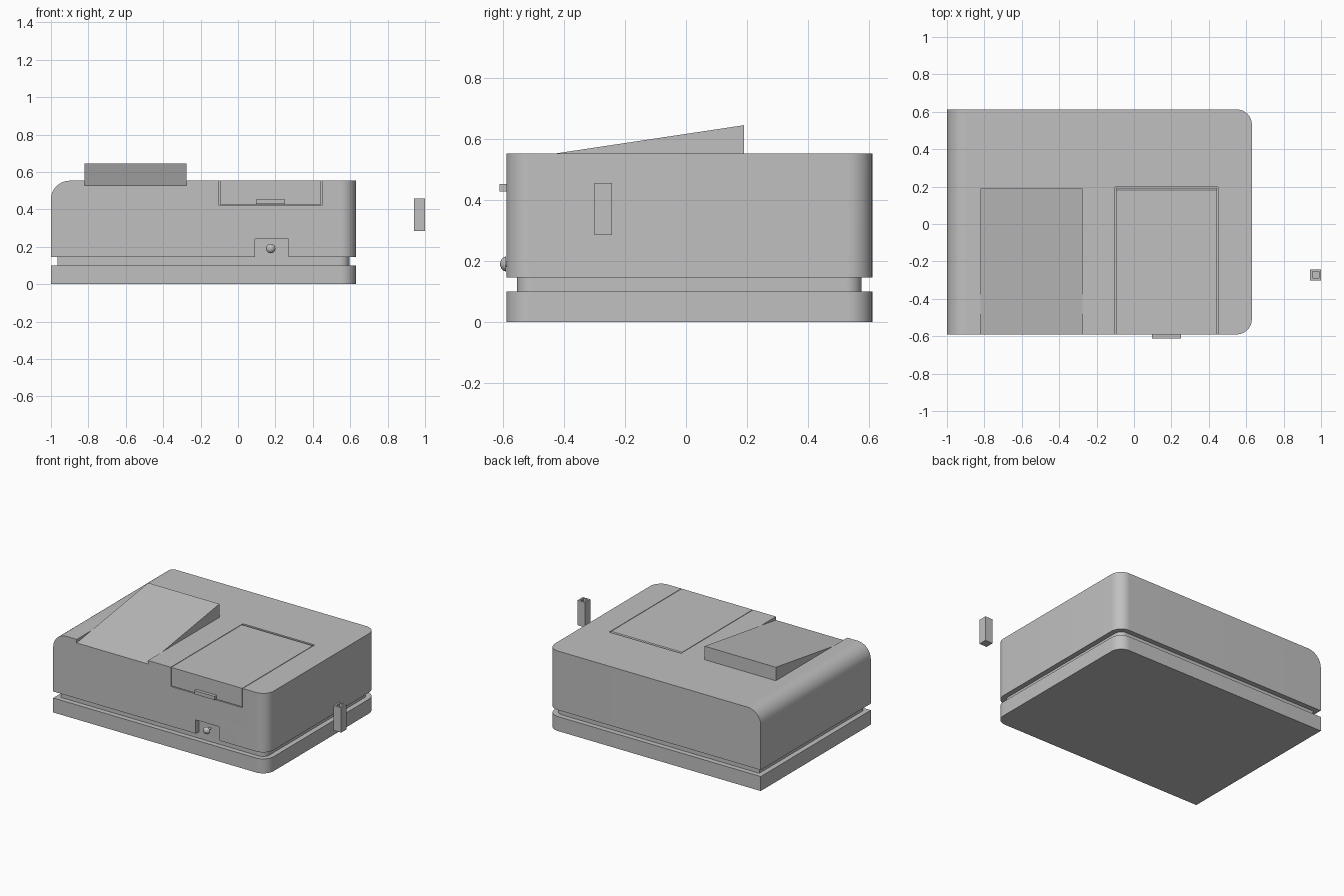
import bpy, bmesh, math
from mathutils import Vector

if "Cube" in bpy.data.objects:
    bpy.data.objects.remove(bpy.data.objects["Cube"])

grey = bpy.data.materials.new("plain grey")
grey.diffuse_color = (0.53, 0.53, 0.53, 1)
grey.use_nodes = True
grey.node_tree.nodes["Principled BSDF"].inputs["Base Color"].default_value = grey.diffuse_color


def prism(name, pts, axis, lo, hi):
    """Extrude a 2D outline along z (points are x, y), y (x, z) or x (y, z)."""
    place = {"z": lambda a, b, t: (a, b, t),
             "y": lambda a, b, t: (a, t, b),
             "x": lambda a, b, t: (t, a, b)}[axis]
    bm = bmesh.new()
    face = bm.faces.new([bm.verts.new(place(a, b, lo)) for a, b in pts])
    out = bmesh.ops.extrude_face_region(bm, geom=[face])
    step = Vector(place(0, 0, hi - lo))
    bmesh.ops.translate(bm, vec=step,
                        verts=[v for v in out["geom"] if isinstance(v, bmesh.types.BMVert)])
    bmesh.ops.recalc_face_normals(bm, faces=bm.faces)
    return finish(name, bm)


def finish(name, bm):
    mesh = bpy.data.meshes.new(name)
    bm.to_mesh(mesh)
    bm.free()
    mesh.materials.append(grey)
    obj = bpy.data.objects.new(name, mesh)
    bpy.context.collection.objects.link(obj)
    return obj


def box(name, x0, x1, y0, y1, z0, z1):
    return prism(name, [(x0, y0), (x1, y0), (x1, y1), (x0, y1)], "z", z0, z1)


def arc(cx, cy, r, a0, a1, n=12):
    angles = [math.radians(a0 + (a1 - a0) * i / n) for i in range(n + 1)]
    return [(cx + r * math.cos(a), cy + r * math.sin(a)) for a in angles]


def slab(name, x0, x1, y0, y1, z0, z1, r):
    """Block with both right-hand vertical corners rounded."""
    pts = [(x0, y0)] + arc(x1 - r, y0 + r, r, -90, 0) + arc(x1 - r, y1 - r, r, 0, 90) + [(x0, y1)]
    return prism(name, pts, "z", z0, z1)


def boolean(obj, cutter, operation="DIFFERENCE"):
    mod = obj.modifiers.new(operation.lower(), "BOOLEAN")
    mod.operation, mod.object, mod.solver = operation, cutter, "EXACT"
    cutter.hide_render = True
    cutter.hide_viewport = True


def smooth(obj):
    bpy.ops.object.select_all(action="DESELECT")
    obj.select_set(True)
    bpy.context.view_layer.objects.active = obj
    bpy.ops.object.shade_smooth_by_angle(angle=math.radians(30))


FRONT, BACK, LEFT, RIGHT, TOP = -0.59, 0.612, -1.0, 0.63, 0.553

# Base and the recessed band above it
base = slab("base", LEFT, RIGHT, FRONT, BACK, 0, 0.1, 0.08)
band = slab("recessed_band", LEFT + 0.035, RIGHT - 0.035, FRONT + 0.035, BACK - 0.035, 0.098, 0.147, 0.05)

# Housing: rounded right corners, rounded top-left edge
housing = slab("housing", LEFT, RIGHT, FRONT, BACK, 0.145, TOP, 0.08)
profile = [(LEFT, 0)] + arc(LEFT + 0.1, TOP - 0.1, 0.1, 180, 90) + [(1, TOP), (1, 0)]
boolean(housing, prism("edge_round_helper", profile, "y", -1, 1), "INTERSECT")

# Cutters: sloped tray opening, lid pocket, latch notch
slope = 0.153
tray_front = TOP - slope * 0.16
tray_x0, tray_x1 = -0.82, -0.275
boolean(housing, prism("tray_cutter", [(-0.7, tray_front - slope * 0.11), (-0.43, TOP), (-0.43, 0.7), (-0.7, 0.7)],
                       "x", tray_x0, tray_x1))
boolean(housing, box("lid_cutter", -0.101, 0.449, -0.7, 0.197, 0.42, 0.7))
boolean(housing, box("notch_cutter", 0.09, 0.27, -0.7, FRONT + 0.035, 0.1, 0.24))

# Sloped feeder tray
prism("feeder_tray", [(-0.43, TOP), (0.19, TOP - 0.002), (0.19, 0.646)], "x", tray_x0, tray_x1)

# Lid with a small chamfer on its rear edge, and its handle
prism("lid", [(FRONT, 0.425), (0.193, 0.425), (0.193, TOP - 0.012), (0.181, TOP), (FRONT, TOP)],
      "x", -0.097, 0.445)
box("lid_handle", 0.095, 0.25, -0.612, FRONT + 0.005, 0.428, 0.453)

# Latch knob: thin stem with a domed head, revolved about y
rings = [(-0.55, 0.009), (-0.592, 0.009), (-0.592, 0.025), (-0.600, 0.022), (-0.607, 0.014), (-0.611, 0.004)]
bm = bmesh.new()
N = 20
loops = [[bm.verts.new((0.175 + r * math.cos(2 * math.pi * i / N), y,
                        0.19 + r * math.sin(2 * math.pi * i / N))) for i in range(N)]
         for y, r in rings]
for a, b in zip(loops, loops[1:]):
    for i in range(N):
        j = (i + 1) % N
        bm.faces.new((a[i], a[j], b[j], b[i]))
bm.faces.new(loops[0])
bm.faces.new(loops[-1])
bmesh.ops.recalc_face_normals(bm, faces=bm.faces)
knob = finish("latch_knob", bm)

# Separate small holder with an open top
holder = box("side_holder", 0.942, 1.0, -0.301, -0.243, 0.285, 0.457)
boolean(holder, box("holder_cutter", 0.954, 0.988, -0.289, -0.255, 0.33, 0.6))

for part in (base, band, housing, knob):
    smooth(part)
